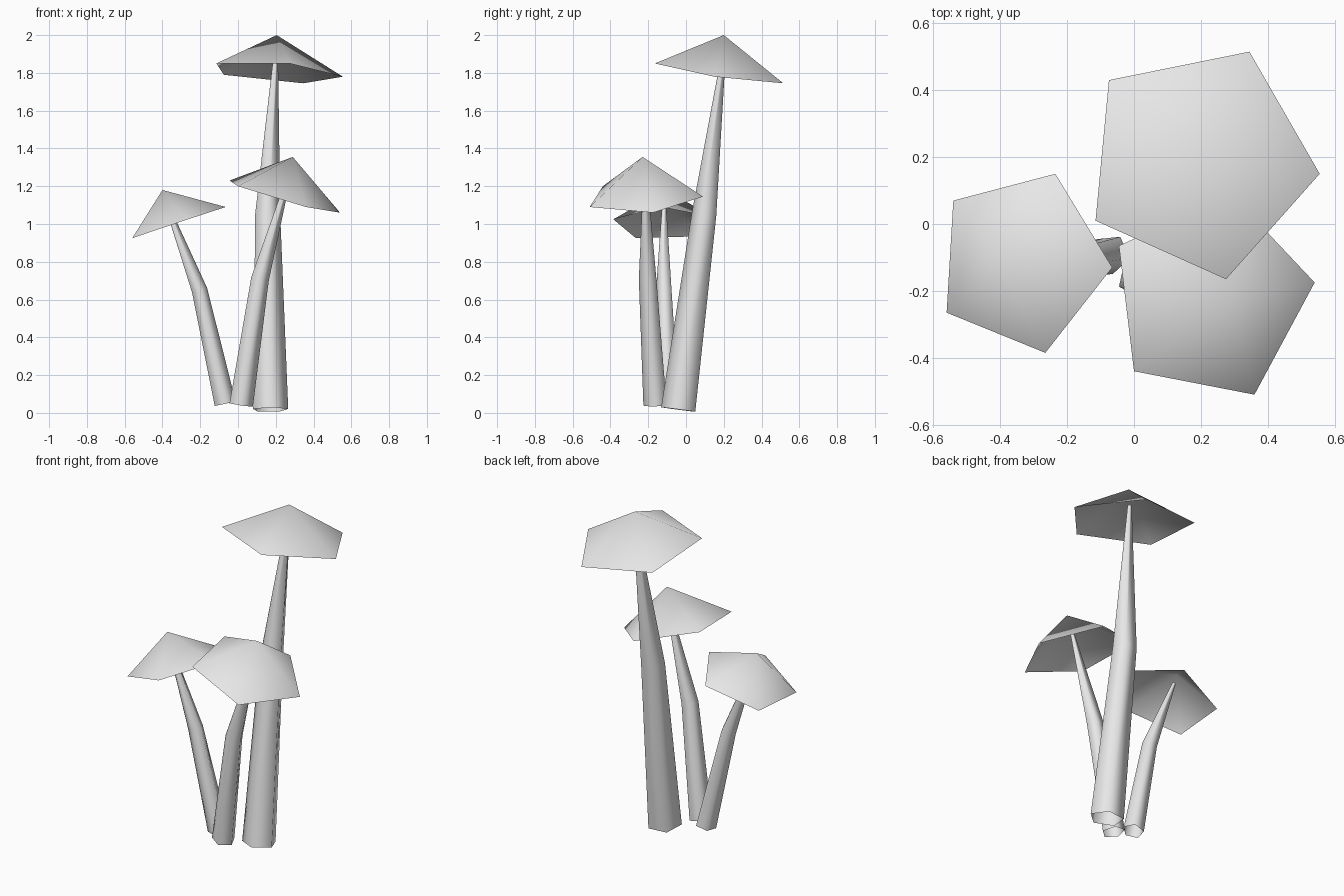
import bpy
from math import cos, sin, tau, radians
from mathutils import Vector

cube = bpy.data.objects.get("Cube")
if cube:
    bpy.data.objects.remove(cube, do_unlink=True)

SIDES = 5

grey = bpy.data.materials.new("pale_grey")
grey.use_nodes = True
grey.diffuse_color = (0.8, 0.8, 0.8, 1)
grey.node_tree.nodes["Principled BSDF"].inputs["Base Color"].default_value = (0.8, 0.8, 0.8, 1)


def add_object(name, verts, faces):
    mesh = bpy.data.meshes.new(name)
    mesh.from_pydata(verts, [], faces)
    mesh.materials.append(grey)
    mesh.shade_smooth()
    obj = bpy.data.objects.new(name, mesh)
    bpy.context.collection.objects.link(obj)


def add_cap(name, apex, rim):
    """Open, tilted five-sided cone; rim runs counterclockwise from above."""
    n = len(rim)
    faces = [(n, i, (i + 1) % n) for i in range(n)]
    add_object(name, rim + [apex], faces)


def add_stem(name, path, radii, turn):
    """Open tapering tube whose rings sit square to the bent path."""
    points = [Vector(p) for p in path]
    verts, faces = [], []
    for i, (centre, radius) in enumerate(zip(points, radii)):
        axis = points[min(i + 1, len(points) - 1)] - points[max(i - 1, 0)]
        tilt = Vector((0, 0, 1)).rotation_difference(axis)
        for k in range(SIDES):
            a = radians(turn) + tau * k / SIDES
            verts.append(centre + tilt @ Vector((radius * cos(a), radius * sin(a), 0)))
    for i in range(len(points) - 1):
        for k in range(SIDES):
            a, b = i * SIDES + k, i * SIDES + (k + 1) % SIDES
            faces.append((a, b, b + SIDES, a + SIDES))
    add_object(name, verts, faces)


# Tall mushroom at the back
add_cap("tall_cap", (0.205, 0.2, 2.0),
        [(-0.115, 0.01, 1.85), (0.275, -0.165, 1.85), (0.555, 0.15, 1.78),
         (0.345, 0.515, 1.745), (-0.075, 0.43, 1.79)])
add_stem("tall_stem", [(0.17, -0.035, 0.017), (0.155, 0.1, 1.05), (0.2, 0.2, 1.9)],
         [0.098, 0.07, 0.012], 60)

# Middle mushroom at the front
add_cap("middle_cap", (0.29, -0.23, 1.355),
        [(-0.045, -0.065, 1.23), (0.0, -0.44, 1.2), (0.36, -0.51, 1.09),
         (0.54, -0.175, 1.06), (0.29, 0.09, 1.145)])
add_stem("middle_stem", [(0.015, -0.16, 0.043), (0.115, -0.2, 0.71), (0.275, -0.215, 1.27)],
         [0.066, 0.05, 0.01], 60)

# Short mushroom on the right
add_cap("short_cap", (-0.4, -0.11, 1.18),
        [(-0.56, -0.265, 0.925), (-0.265, -0.385, 1.025), (-0.065, -0.13, 1.09),
         (-0.235, 0.15, 1.035), (-0.54, 0.07, 0.935)])
add_stem("short_stem", [(-0.07, -0.09, 0.05), (-0.205, -0.115, 0.65), (-0.385, -0.115, 1.12)],
         [0.06, 0.044, 0.01], 60)
